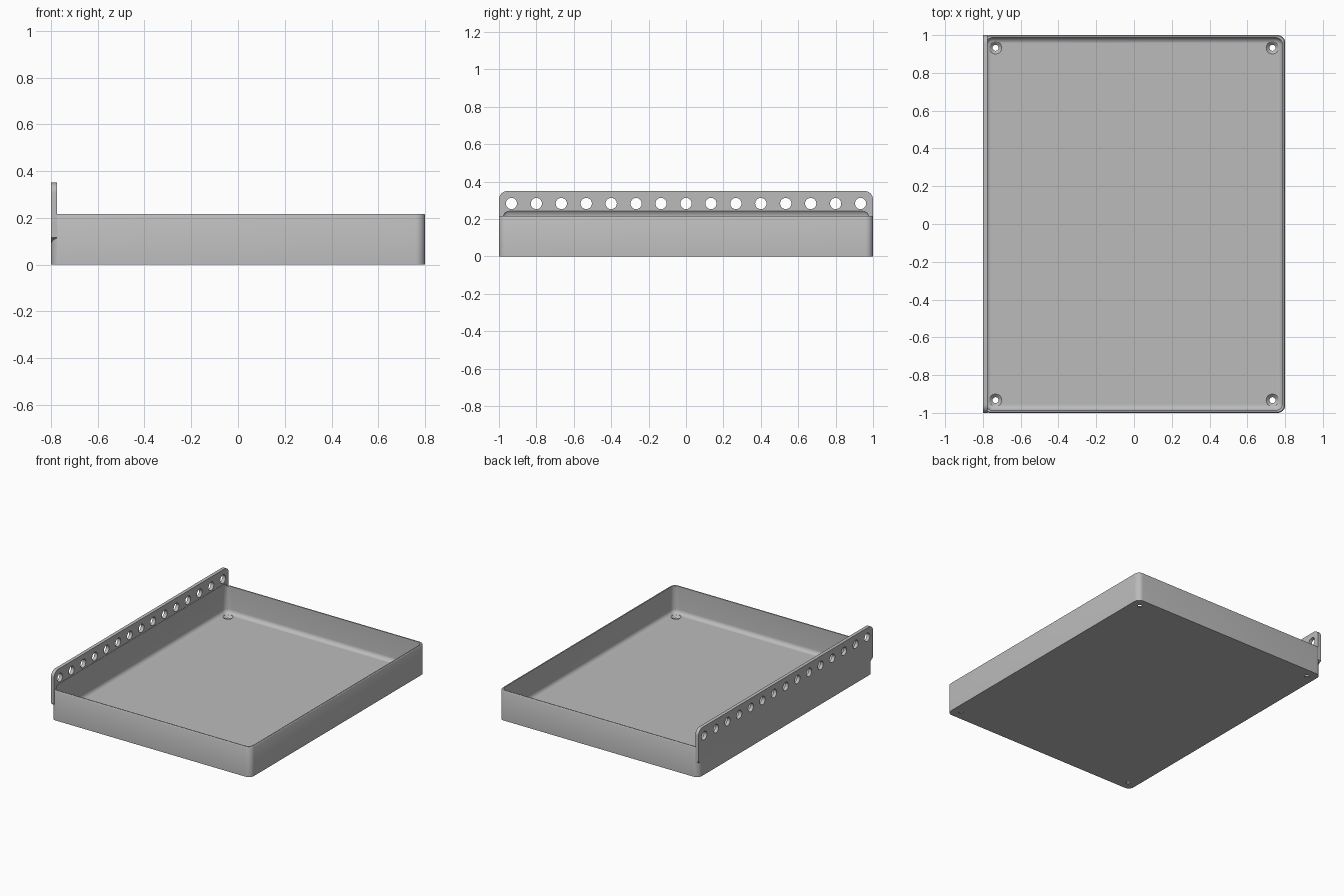
import bpy, bmesh
from math import sin, cos, pi

cube = bpy.data.objects.get("Cube")
if cube:
    bpy.data.objects.remove(cube, do_unlink=True)

W, D, H = 0.8, 1.0, 0.217      # tray half width, half depth, rim height
WALL, FLOOR, R = 0.013, 0.02, 0.04
PLATE, TOP = 0.025, 0.35       # rail thickness and height

grey = bpy.data.materials.new("plain grey")
grey.use_nodes = True
grey.diffuse_color = (0.5, 0.5, 0.5, 1)
grey.node_tree.nodes["Principled BSDF"].inputs["Base Color"].default_value = (0.5, 0.5, 0.5, 1)


def loft(name, rings):
    """Closed solid skinned through matching rings of points."""
    bm = bmesh.new()
    loops = [[bm.verts.new(p) for p in ring] for ring in rings]
    for a, b in zip(loops, loops[1:]):
        for i in range(len(a)):
            j = (i + 1) % len(a)
            bm.faces.new((a[i], a[j], b[j], b[i]))
    bm.faces.new(loops[0][::-1])
    bm.faces.new(loops[-1])
    bmesh.ops.recalc_face_normals(bm, faces=bm.faces)
    mesh = bpy.data.meshes.new(name)
    bm.to_mesh(mesh)
    bm.free()
    mesh.materials.append(grey)
    obj = bpy.data.objects.new(name, mesh)
    bpy.context.collection.objects.link(obj)
    return obj


def rounded_ring(hx, hy, r, z, steps=8):
    """Rounded rectangle at height z."""
    ring = []
    for q, (sx, sy) in enumerate(((1, 1), (-1, 1), (-1, -1), (1, -1))):
        for k in range(steps + 1):
            a = (q + k / steps) * pi / 2
            ring.append((sx * (hx - r) + r * cos(a), sy * (hy - r) + r * sin(a), z))
    return ring


def circle(r, n=32):
    return [(r * cos(2 * pi * k / n), r * sin(2 * pi * k / n)) for k in range(n)]


def combine(target, tool, operation):
    mod = target.modifiers.new(operation.lower(), 'BOOLEAN')
    mod.operation, mod.solver, mod.object = operation, 'EXACT', tool
    tool.hide_render = True
    bpy.context.view_layer.objects.active = target
    bpy.ops.object.modifier_apply(modifier=mod.name)
    bpy.data.objects.remove(tool, do_unlink=True)


# Tray body with a softened rim
tray = loft("tray_with_rail", [
    rounded_ring(W - d, D - d, R - d, z)
    for d, z in ((0, 0), (0, H - 0.006), (0.002, H - 0.002), (0.005, H))])

# Rail: rounded upper corners, sloped lower ends
half = [(0.96, 0.085), (1.0, 0.115)]
rc = 0.045
half += [(D - rc + rc * cos(k * pi / 16), TOP - rc + rc * sin(k * pi / 16)) for k in range(9)]
outline = half + [(-y, z) for y, z in reversed(half)]
rail = loft("rail", [[(x, y, z) for y, z in outline] for x in (-W, -W + PLATE)])
combine(tray, rail, 'UNION')

# Cavity: filleted floor, sloped shoulder undercutting the rail
fillet = 0.03
steps = [(fillet * (1 - sin(k * pi / 12)), FLOOR + fillet * (1 - cos(k * pi / 12))) for k in range(7)]
steps += [(0, H), (0.003, 0.23), (0.013, 0.243)]
cavity = loft("cavity_cutter", [
    rounded_ring(W - WALL - d, D - WALL - d, R - d, z) for d, z in steps])
combine(tray, cavity, 'DIFFERENCE')

# Row of holes along the rail
for i in range(-7, 8):
    hole = loft("rail_hole_cutter", [
        [(x, i * 2 / 15 + u, 0.283 + v) for u, v in circle(0.03)]
        for x in (-W - 0.05, -W + PLATE + 0.05)])
    combine(tray, hole, 'DIFFERENCE')

# Countersunk screw holes in the floor corners
for sx in (-1, 1):
    for sy in (-1, 1):
        screw = loft("screw_hole_cutter", [
            [(sx * 0.733 + u, sy * 0.933 + v, z) for u, v in circle(r)]
            for r, z in ((0.016, -0.05), (0.016, 0.004), (0.033, FLOOR), (0.033, FLOOR + 0.03))])
        combine(tray, screw, 'DIFFERENCE')

# Smooth the rounded corners, keep edges sharp
bpy.ops.object.select_all(action='DESELECT')
tray.select_set(True)
bpy.context.view_layer.objects.active = tray
bpy.ops.object.shade_smooth_by_angle(angle=pi / 6)
